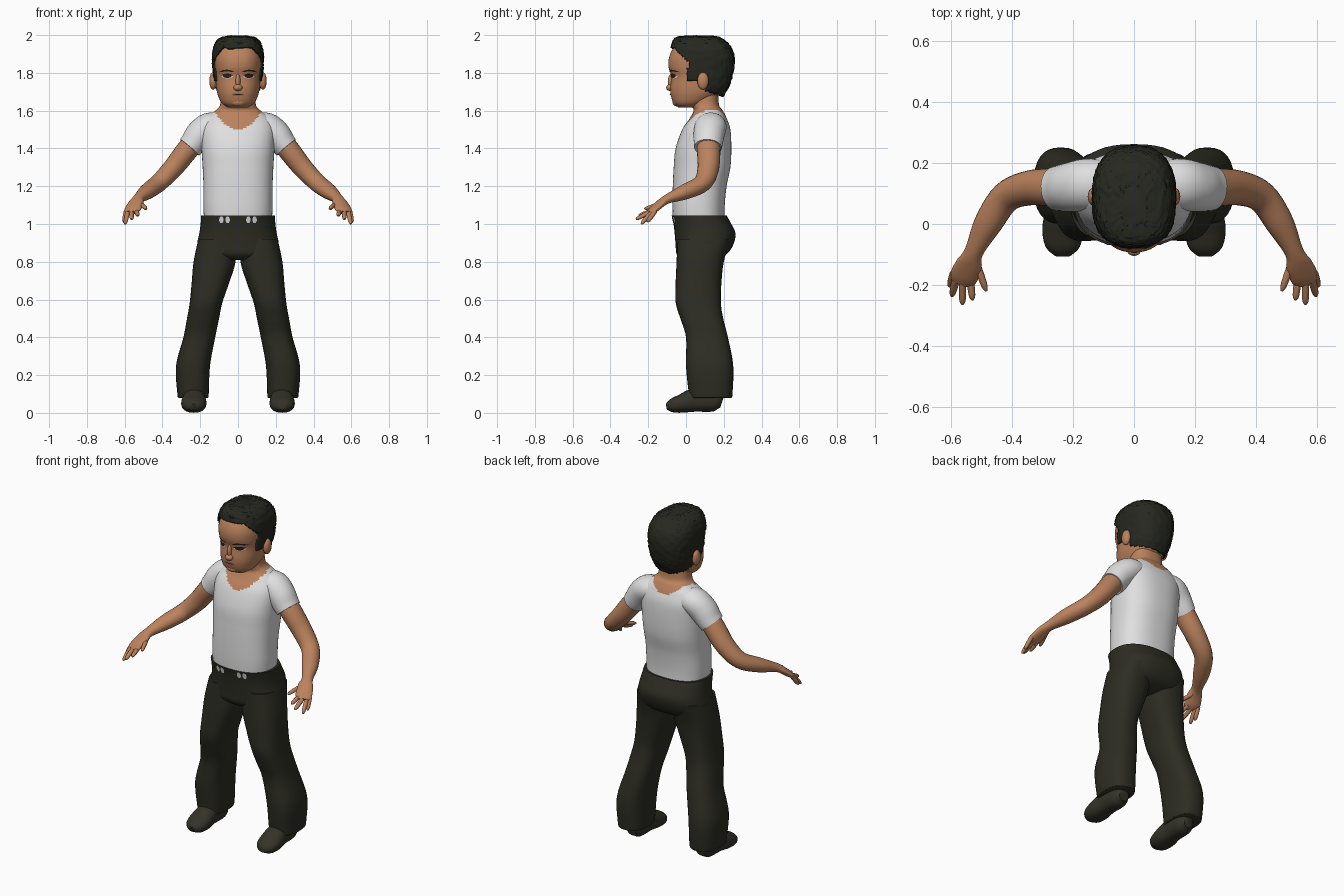
import bpy, bmesh, math, random
from mathutils import Vector
from mathutils.bvhtree import BVHTree

random.seed(4)
cube = bpy.data.objects.get("Cube")
if cube:
    bpy.data.objects.remove(cube, do_unlink=True)


def material(name, *rgb):
    m = bpy.data.materials.new(name)
    m.use_nodes = True
    m.diffuse_color = (*rgb, 1)
    m.node_tree.nodes["Principled BSDF"].inputs["Base Color"].default_value = (*rgb, 1)
    return m


skin = material("warm skin", .5, .225, .11)
white = material("white cotton", .74, .74, .75)
cloth = material("dark olive cloth", .026, .026, .017)
hair_mat = material("dark hair", .019, .021, .014)
leather = material("dark shoe leather", .034, .032, .021)
eye_mat = material("eye dark", .022, .016, .012)
lip_mat = material("lip brown", .33, .125, .07)


def finish(name, bm, mats, rule=None, angle=50):
    """Turn a bmesh into a smooth object; rule picks the material per face."""
    bmesh.ops.recalc_face_normals(bm, faces=bm.faces)
    if rule:
        for f in bm.faces:
            f.material_index = rule(f.calc_center_median())
    me = bpy.data.meshes.new(name)
    bm.to_mesh(me)
    bm.free()
    for m in mats:
        me.materials.append(m)
    me.shade_smooth()
    me.set_sharp_from_angle(angle=math.radians(angle))
    ob = bpy.data.objects.new(name, me)
    bpy.context.scene.collection.objects.link(ob)
    return ob


def spline(keys, steps):
    """Smooth curve through key tuples."""
    keys = [Vector(k) for k in keys]
    out = []
    for i in range(len(keys) - 1):
        a, b = keys[max(i - 1, 0)], keys[i]
        c, d = keys[i + 1], keys[min(i + 2, len(keys) - 1)]
        for j in range(steps):
            t = j / steps
            out.append(b + (c - a) * (t / 2) + (a * 2 - b * 5 + c * 4 - d) * (t * t / 2)
                       + (b * 3 - a - c * 3 + d) * (t ** 3 / 2))
    return out + [keys[-1]]


def loft(keys, tube=False, steps=5, n=32, power=2.2, side=1):
    """Skin superellipse rings given as x, y, z, half width, half depth."""
    bm = bmesh.new()
    path = spline(keys, steps)
    rings = []
    for i, k in enumerate(path):
        u, v = Vector((1, 0, 0)), Vector((0, 1, 0))
        if tube:
            ahead, behind = path[min(i + 1, len(path) - 1)], path[max(i - 1, 0)]
            t = Vector((ahead - behind)[:3]).normalized()
            u = t.cross(Vector((0, 0, 1))).normalized()
            v = u.cross(t)
        ring = []
        for j in range(n):
            q = math.tau * j / n
            c, s = math.cos(q), math.sin(q)
            p = (Vector(k[:3]) + u * k[3] * math.copysign(abs(c) ** (2 / power), c)
                 + v * k[4] * math.copysign(abs(s) ** (2 / power), s))
            ring.append(bm.verts.new((p.x * side, p.y, max(p.z, 0))))
        rings.append(ring)
    for lo, hi in zip(rings, rings[1:]):
        for j in range(n):
            bm.faces.new((lo[j], lo[j - 1], hi[j - 1], hi[j]))
    bm.faces.new(rings[0])
    bm.faces.new(rings[-1])
    return bm


def slabs(*rows):
    """Rows of height, centre x, half width, front y, back y."""
    return [(x, (f + b) / 2, z, w, (b - f) / 2) for z, x, w, f, b in rows]


def ball(name, loc, size, mat):
    bm = bmesh.new()
    bmesh.ops.create_uvsphere(bm, u_segments=20, v_segments=12, radius=1)
    for v in bm.verts:
        v.co = Vector(loc) + Vector(a * b for a, b in zip(v.co, size))
    return finish(name, bm, [mat])


def patch(name, target, x, z, w, h, mat, arch=0, lift=.003):
    """Thin painted oval laid on the front of a target object."""
    me = target.data
    tree = BVHTree.FromPolygons([v.co for v in me.vertices], [p.vertices[:] for p in me.polygons])
    bm = bmesh.new()

    def place(px, pz):
        pz -= arch * ((px - x) / w) ** 2
        hit = tree.ray_cast(Vector((px, -1, pz)), Vector((0, 1, 0)))[0]
        return bm.verts.new((px, hit.y - lift, pz))

    cols = 10
    top, low = [], []
    for i in range(cols + 1):
        s = -1 + 2 * i / cols
        d = h * max(math.sqrt(1 - s * s), .15)
        top.append(place(x + s * w, z + d))
        low.append(place(x + s * w, z - d))
    for i in range(cols):
        bm.faces.new((low[i], low[i + 1], top[i + 1], top[i]))
    return finish(name, bm, [mat])


# Shirt and neck: one body, split at the scooped neckline
def neckline(c):
    scoop = 1.5 if c.y < .1 else 1.55
    return int(c.z > min(scoop + 6 * c.x ** 2, 1.605))


body = slabs((1.02, 0, .18, -.07, .205), (1.1, 0, .183, -.072, .205), (1.2, 0, .183, -.07, .215),
             (1.3, 0, .187, -.065, .235), (1.4, 0, .193, -.055, .24), (1.5, 0, .195, -.02, .235),
             (1.56, 0, .17, .02, .215), (1.6, 0, .12, .04, .195), (1.63, 0, .095, .03, .175),
             (1.7, 0, .09, .02, .17))
finish("shirt_and_neck", loft(body, steps=8, n=72, power=2.4), [white, skin], neckline)

# Trouser seat
seat = slabs((.81, 0, .1, -.02, .15), (.84, 0, .19, -.05, .215), (.89, 0, .215, -.055, .25),
             (.95, 0, .205, -.06, .262), (1.0, 0, .198, -.066, .24), (1.045, 0, .195, -.076, .215))
trousers = finish("trouser_seat", loft(seat, n=48, power=2.4), [cloth])

leg = slabs((.08, .238, .078, .02, .24), (.1, .238, .083, .015, .246), (.25, .238, .09, 0, .25),
            (.4, .205, .084, 0, .222), (.5, .185, .085, -.03, .197), (.58, .17, .086, -.054, .185),
            (.68, .148, .098, -.055, .187), (.8, .124, .111, -.05, .2), (.92, .11, .1, -.045, .235))
shoe = [(.23, .19, .055, .03, .03), (.23, .15, .065, .055, .058), (.232, .05, .068, .06, .062),
        (.234, -.02, .05, .067, .05), (.234, -.075, .038, .056, .036), (.234, -.104, .032, .026, .016)]
sleeve = [(.08, .13, 1.525, .075, .06), (.15, .13, 1.515, .085, .075), (.2, .122, 1.475, .082, .077),
          (.235, .118, 1.43, .077, .07), (.256, .116, 1.405, .073, .066)]
arm = [(.2, .122, 1.475, .06, .058), (.27, .12, 1.39, .062, .058), (.345, .118, 1.295, .057, .054),
       (.42, .088, 1.218, .051, .047), (.48, 0, 1.172, .046, .041), (.525, -.09, 1.136, .031, .026),
       (.54, -.13, 1.112, .042, .021), (.558, -.172, 1.077, .046, .018), (.567, -.195, 1.06, .034, .011)]
fingers = {"little_finger": ((.593, -.162, 1.07), (.605, -.205, 1.01)),
           "ring_finger": ((.583, -.178, 1.065), (.598, -.237, 1.0)),
           "middle_finger": ((.563, -.185, 1.065), (.563, -.265, 1.025)),
           "index_finger": ((.538, -.178, 1.07), (.53, -.25, 1.045)),
           "thumb": ((.52, -.12, 1.11), (.485, -.22, 1.08))}

# Limbs, both sides
for side, label in ((1, "left_"), (-1, "right_")):
    finish(label + "trouser_leg", loft(leg, n=32, power=2.5, side=side), [cloth])
    finish(label + "shoe", loft(shoe, tube=True, n=28, side=side), [leather])
    finish(label + "sleeve", loft(sleeve, tube=True, n=32, power=2, side=side), [white])
    finish(label + "arm", loft(arm, tube=True, n=24, power=2, side=side), [skin])
    for name, (root, tip) in fingers.items():
        a, b = Vector(root), Vector(tip)
        keys = [(*a.lerp(b, t), r, r) for t, r in ((0, .012), (.5, .012), (.85, .01), (1, .004))]
        finish(label + name, loft(keys, tube=True, steps=3, n=10, power=2, side=side), [skin])
    ball(label + "ear", (side * .132, .09, 1.757), (.02, .03, .046), skin)

# Head
skull = slabs((1.617, 0, .055, -.04, .06), (1.64, 0, .086, -.066, .11), (1.68, 0, .106, -.08, .17),
              (1.72, 0, .115, -.083, .2), (1.78, 0, .12, -.078, .22), (1.83, 0, .125, -.092, .23),
              (1.88, 0, .127, -.09, .235), (1.93, 0, .115, -.068, .225), (1.97, 0, .08, -.03, .18),
              (1.982, 0, .03, .03, .14))
head = finish("head", loft(skull, steps=6, n=48, power=2.3), [skin])
ball("nose", (0, -.083, 1.722), (.024, .022, .018), skin)
ball("nose_bridge", (0, -.076, 1.755), (.013, .02, .04), skin)
ball("chin", (0, -.05, 1.645), (.04, .022, .022), skin)

# Painted face
patch("mouth", head, 0, 1.685, .034, .008, lip_mat)
patch("mouth_line", head, 0, 1.686, .03, .002, eye_mat, lift=.005)
for side, label in ((1, "left_"), (-1, "right_")):
    patch(label + "eye_white", head, side * .057, 1.782, .03, .011, white)
    patch(label + "iris", head, side * .057, 1.783, .022, .01, eye_mat, lift=.005)
    patch(label + "lash_line", head, side * .057, 1.792, .033, .004, eye_mat, arch=.006, lift=.006)
    patch(label + "eyebrow", head, side * .06, 1.812, .04, .005, hair_mat, arch=.008)
    for x in (.055, .088):
        patch(label + "waist_gap", trousers, side * x, 1.022, .012, .018, white)

# Short hair: a tousled shell trimmed to the hairline
crop = slabs((1.67, 0, .09, -.06, .195), (1.71, 0, .115, -.08, .218), (1.77, 0, .127, -.08, .242),
             (1.85, 0, .136, -.09, .256), (1.91, 0, .135, -.085, .25), (1.95, 0, .124, -.076, .228),
             (1.975, 0, .108, -.066, .2), (1.99, 0, .08, -.045, .17), (1.996, 0, .04, 0, .12))


def is_hair(c):
    front = c.z > 1.76 and c.y > .01 - .95 * max(0, c.z - 1.86)
    return c.z > 1.93 or front or (c.y > .1 and c.z > 1.735 - .3 * c.y)


bm = loft(crop, steps=6, n=80, power=2.5)
bmesh.ops.delete(bm, geom=[f for f in bm.faces if not is_hair(f.calc_center_median())], context="FACES")
middle = Vector((0, .08, 1.83))
for v in bm.verts:
    v.co += (v.co - middle).normalized() * random.uniform(-.003, .004)
hair = finish("hair", bm, [hair_mat])
shell = hair.modifiers.new("thickness", "SOLIDIFY")
shell.thickness = .016
shell.offset = -1
